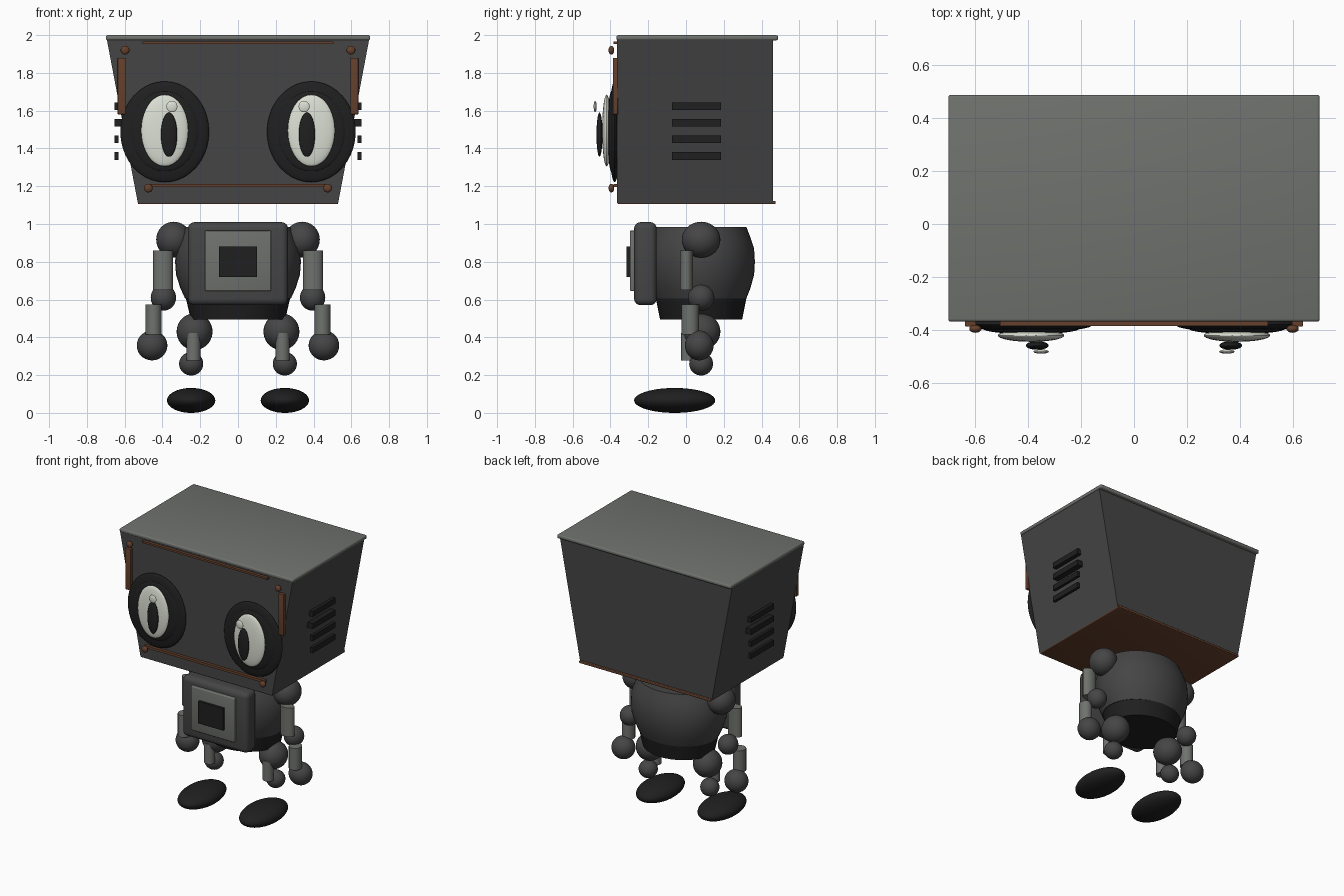
import bpy, bmesh, math
from mathutils import Matrix

old = bpy.data.objects.get("Cube")
if old:
    bpy.data.objects.remove(old)


def material(name, r, g, b):
    m = bpy.data.materials.new(name)
    m.use_nodes = True
    m.diffuse_color = (r, g, b, 1)
    node = next(n for n in m.node_tree.nodes if n.type == 'BSDF_PRINCIPLED')
    node.inputs["Base Color"].default_value = (r, g, b, 1)
    node.inputs["Roughness"].default_value = 0.7
    return m


GREY = material("dark grey metal", 0.06, 0.06, 0.06)
LIGHT = material("light grey metal", 0.16, 0.168, 0.155)
BLACK = material("black rubber", 0.014, 0.014, 0.014)
COPPER = material("copper trim", 0.13, 0.052, 0.026)
WHITE = material("eye white", 0.72, 0.75, 0.66)


def finish(name, bm, mat, smooth=True):
    bmesh.ops.recalc_face_normals(bm, faces=bm.faces)
    mesh = bpy.data.meshes.new(name)
    bm.to_mesh(mesh)
    bm.free()
    mesh.materials.append(mat)
    ob = bpy.data.objects.new(name, mesh)
    bpy.context.collection.objects.link(ob)
    if smooth:
        bpy.ops.object.select_all(action='DESELECT')
        ob.select_set(True)
        bpy.context.view_layer.objects.active = ob
        bpy.ops.object.shade_smooth_by_angle(angle=math.radians(35))
    return ob


def place(center, size):
    return Matrix.Translation(center) @ Matrix.Diagonal((*size, 1))


def box(name, lo, hi, mat, bevel=0, segments=3):
    bm = bmesh.new()
    center = [(a + b) / 2 for a, b in zip(lo, hi)]
    size = [b - a for a, b in zip(lo, hi)]
    bmesh.ops.create_cube(bm, size=1, matrix=place(center, size))
    if bevel:
        bmesh.ops.bevel(bm, geom=bm.edges[:], offset=bevel, segments=segments,
                        profile=0.5, affect='EDGES')
    return finish(name, bm, mat, bevel > 0)


def ball(name, center, radii, mat):
    bm = bmesh.new()
    bmesh.ops.create_uvsphere(bm, u_segments=32, v_segments=20, radius=1,
                              matrix=place(center, radii))
    return finish(name, bm, mat)


def tube(name, center, rx, ry, height, mat):
    bm = bmesh.new()
    bmesh.ops.create_cone(bm, cap_ends=True, segments=20, radius1=1, radius2=1,
                          depth=1, matrix=place(center, (rx, ry, height)))
    return finish(name, bm, mat)


def lathe(name, profile, center_y, squash, mat, steps=40):
    # Oval rings stacked from (radius, height) pairs, capped at both ends
    bm = bmesh.new()
    rings = []
    for r, z in profile:
        angles = [2 * math.pi * i / steps for i in range(steps)]
        rings.append([bm.verts.new((r * math.cos(a), center_y + squash * r * math.sin(a), z))
                      for a in angles])
    for low, high in zip(rings, rings[1:]):
        for i in range(steps):
            j = (i + 1) % steps
            bm.faces.new((low[i], low[j], high[j], high[i]))
    bm.faces.new(rings[0])
    bm.faces.new(rings[-1])
    return finish(name, bm, mat)


# Head: a box that widens upwards
bm = bmesh.new()
bmesh.ops.create_cube(bm, size=1, matrix=place((0, 0.048, 1.545), (2, 0.825, 0.87)))
for v in bm.verts:
    v.co.x *= 0.695 if v.co.z > 1.5 else 0.53
finish("head", bm, GREY, False)
box("head_lid", (-0.70, -0.368, 1.972), (0.70, 0.487, 2.0), LIGHT, 0.01)
box("head_base", (-0.53, -0.362, 1.105), (0.53, 0.475, 1.122), COPPER, 0.005)

# Face trim
box("top_trim", (-0.505, -0.385, 1.953), (0.505, -0.36, 1.967), COPPER)
box("bottom_trim", (-0.485, -0.385, 1.195), (0.485, -0.36, 1.212), COPPER)

# Torso
lathe("torso", [(0.28, 0.605), (0.305, 0.66), (0.328, 0.73), (0.333, 0.8),
                (0.328, 0.87), (0.305, 0.93), (0.28, 0.985)], 0.08, 0.855, GREY)
lathe("waist", [(0.25, 0.495), (0.277, 0.612)], 0.08, 0.87, BLACK)
box("chest", (-0.265, -0.275, 0.57), (0.265, -0.155, 1.01), GREY, 0.035, 4)
box("chest_panel", (-0.175, -0.297, 0.645), (0.175, -0.265, 0.965), LIGHT, 0.006)
box("chest_screen", (-0.10, -0.315, 0.72), (0.10, -0.29, 0.88), BLACK)

for side, s in (("left", 1), ("right", -1)):
    def sided(part):
        return f"{side}_{part}"

    # Eyes
    ball(sided("eye_rim"), (s * 0.388, -0.378, 1.488), (0.235, 0.03, 0.267), BLACK)
    ball(sided("eye_socket"), (s * 0.388, -0.395, 1.49), (0.18, 0.02, 0.212), BLACK)
    ball(sided("eye_white"), (s * 0.388, -0.42, 1.495), (0.125, 0.024, 0.19), WHITE)
    ball(sided("pupil"), (s * 0.365, -0.458, 1.473), (0.043, 0.016, 0.117), BLACK)
    ball(sided("eye_glint"), (s * 0.35, -0.481, 1.622), (0.029, 0.008, 0.03), WHITE)

    # Face straps and rivets
    x = sorted((s * 0.595, s * 0.637))
    box(sided("strap"), (x[0], -0.387, 1.58), (x[1], -0.36, 1.88), COPPER, 0.004)
    ball(sided("top_rivet"), (s * 0.598, -0.395, 1.92), (0.023, 0.015, 0.023), COPPER)
    ball(sided("bottom_rivet"), (s * 0.475, -0.395, 1.19), (0.023, 0.015, 0.023), COPPER)

    # Side vents
    x = sorted((s * 0.61, s * 0.655))
    for i in range(4):
        z = 1.36 + i * 0.088
        vent_x = x if i > 1 else sorted((s * 0.633, s * 0.655))
        box(sided(f"vent_{i + 1}"), (vent_x[0], -0.075, z - 0.02),
            (vent_x[1], 0.185, z + 0.02), BLACK)

    # Arm
    ball(sided("shoulder"), (s * 0.34, 0.08, 0.917), (0.093, 0.102, 0.095), GREY)
    tube(sided("upper_arm"), (s * 0.397, 0.003, 0.755), 0.052, 0.034, 0.21, LIGHT)
    ball(sided("elbow"), (s * 0.395, 0.08, 0.61), (0.067, 0.07, 0.069), GREY)
    tube(sided("forearm"), (s * 0.447, 0.022, 0.495), 0.043, 0.046, 0.16, LIGHT)
    ball(sided("hand"), (s * 0.455, 0.07, 0.357), (0.081, 0.076, 0.079), GREY)

    # Leg and foot
    ball(sided("hip"), (s * 0.23, 0.08, 0.43), (0.095, 0.102, 0.097), GREY)
    tube(sided("shin"), (s * 0.236, 0.01, 0.35), 0.037, 0.036, 0.145, LIGHT)
    ball(sided("ankle"), (s * 0.248, 0.08, 0.26), (0.064, 0.063, 0.062), GREY)
    ball(sided("foot"), (s * 0.248, -0.06, 0.066), (0.128, 0.215, 0.066), BLACK)
